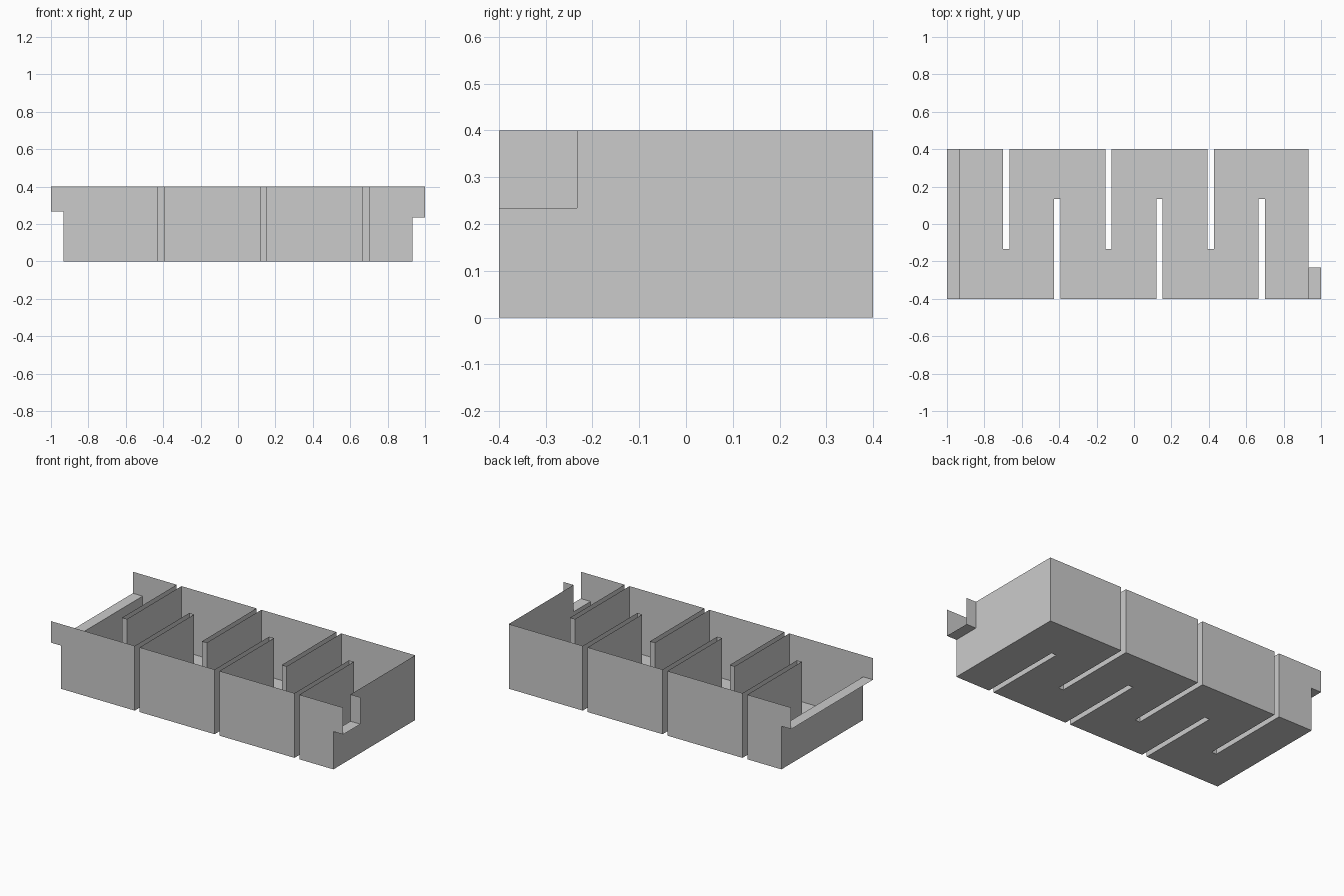
import bpy
import bmesh

if "Cube" in bpy.data.objects:
    bpy.data.objects.remove(bpy.data.objects["Cube"], do_unlink=True)

END, TIP, SIDE, TOP = 0.933, 1.0, 0.4, 0.4   # body end, spout tip, half depth, height
SLOT_HALF, SLOT_TIP = 0.0167, 0.1333         # baffle slot half width and inner end
INLET_Z, OUTLET_Z, OUTLET_Y = 0.267, 0.234, -0.233

grey = bpy.data.materials.new("light_grey")
grey.use_nodes = True
colour = (0.6, 0.6, 0.6, 1)
grey.diffuse_color = colour
grey.node_tree.nodes["Principled BSDF"].inputs["Base Color"].default_value = colour


def sheet_object(name, polygons):
    """Make one thin sheet object from a list of polygons."""
    bm = bmesh.new()
    for points in polygons:
        bm.faces.new([bm.verts.new(p) for p in points])
    bmesh.ops.remove_doubles(bm, verts=bm.verts, dist=0.0001)
    mesh = bpy.data.meshes.new(name)
    bm.to_mesh(mesh)
    bm.free()
    mesh.materials.append(grey)
    obj = bpy.data.objects.new(name, mesh)
    bpy.context.collection.objects.link(obj)
    return obj


def wall(a, b, low, high):
    """Upright sheet between two plan points."""
    return [(*a, low), (*b, low), (*b, high), (*a, high)]


def slots(side, centres):
    """Plan points of the slots cut in from one long side."""
    points = []
    for x in centres:
        w = SLOT_HALF if side < 0 else -SLOT_HALF
        tip = -SLOT_TIP if side > 0 else SLOT_TIP
        points += [(x - w, side), (x - w, tip), (x + w, tip), (x + w, side)]
    return points


# Plan outline, counter-clockwise, with slots alternating between back and front
centres = [-0.6833 + 0.27333 * i for i in range(6)]
front = [(-END, -SIDE)] + slots(-SIDE, centres[1::2]) + [(END, -SIDE)]
back = [(END, SIDE)] + slots(SIDE, centres[0::2][::-1]) + [(-END, SIDE)]

# Floor
sheet_object("floor", [[(x, y, 0) for x, y in front + back]])

# Long walls, folded inward around every slot to form the baffles
for name, path in (("front_wall_and_baffles", front), ("back_wall_and_baffles", back)):
    sheet_object(name, [wall(a, b, 0, TOP) for a, b in zip(path, path[1:])])

# End walls, cut down where the spouts open
sheet_object("inlet_end_wall", [wall((-END, SIDE), (-END, -SIDE), 0, INLET_Z)])
sheet_object("outlet_end_wall", [[(END, y, z) for y, z in (
    (-SIDE, 0), (SIDE, 0), (SIDE, TOP), (OUTLET_Y, TOP),
    (OUTLET_Y, OUTLET_Z), (-SIDE, OUTLET_Z))]])


def spout(name, root, tip, y0, y1, low):
    """Open trough: floor and two cheeks."""
    x0, x1 = sorted((root, tip))
    sheet_object(name, [
        [(x0, y0, low), (x1, y0, low), (x1, y1, low), (x0, y1, low)],
        wall((x0, y0), (x1, y0), low, TOP),
        wall((x1, y1), (x0, y1), low, TOP)])


spout("inlet_spout", -END, -TIP, -SIDE, SIDE, INLET_Z)
spout("outlet_spout", END, TIP, -SIDE, OUTLET_Y, OUTLET_Z)
